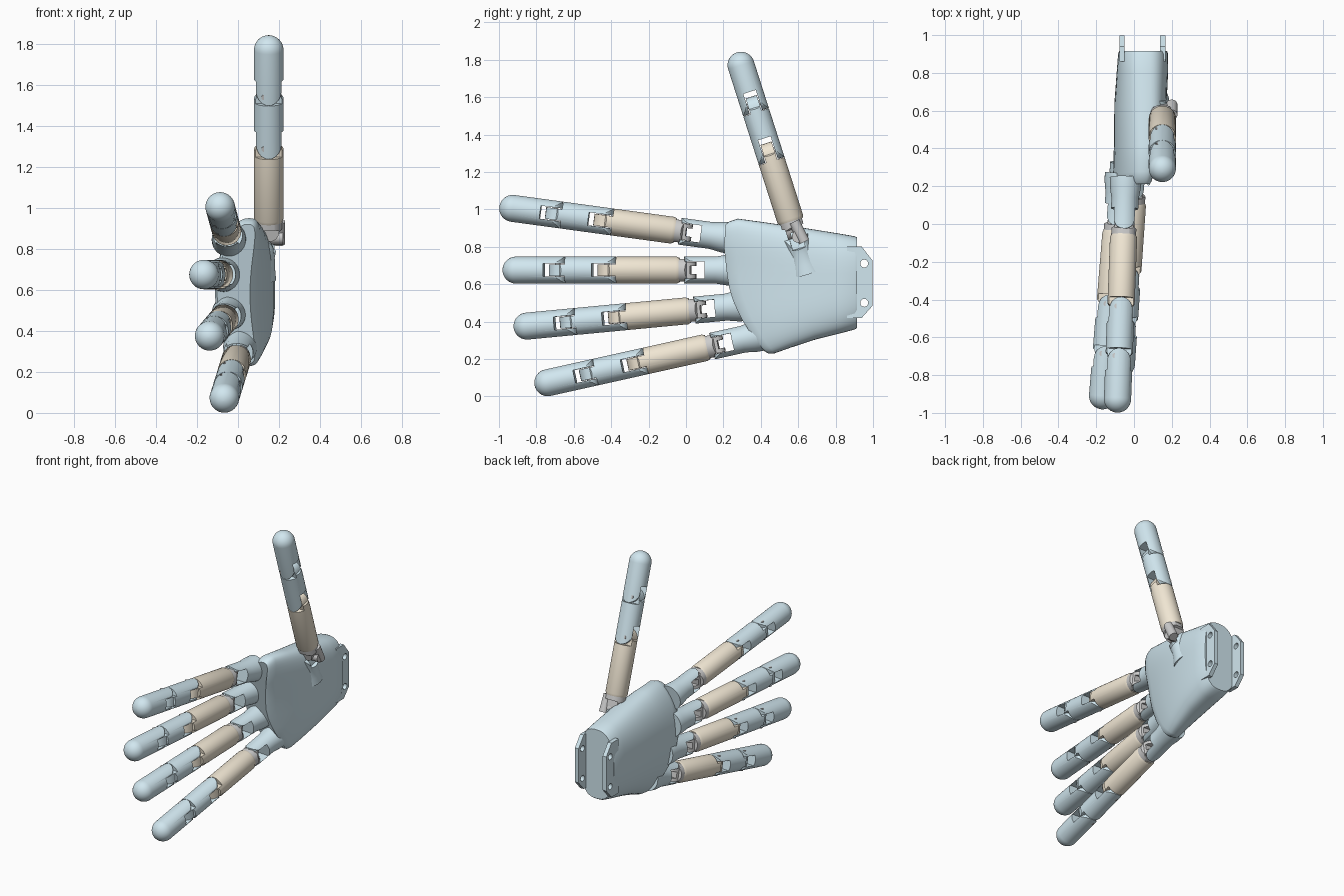
import bpy, bmesh
from math import sin, cos, pi, copysign
from mathutils import Vector, Matrix

if "Cube" in bpy.data.objects:
    bpy.data.objects.remove(bpy.data.objects["Cube"])


def material(name, rgb):
    m = bpy.data.materials.new(name)
    m.diffuse_color = (*rgb, 1)
    m.use_nodes = True
    m.node_tree.nodes["Principled BSDF"].inputs["Base Color"].default_value = m.diffuse_color
    return m


BLUE = material("pale_blue", (0.64, 0.80, 0.87))
TAN = material("tan", (0.87, 0.79, 0.65))
GREY = material("warm_grey", (0.57, 0.54, 0.54))


def make(name, mesh, mat=None, matrix=None):
    ob = bpy.data.objects.new(name, mesh)
    bpy.context.collection.objects.link(ob)
    if mat and not mesh.materials:
        mesh.materials.append(mat)
    if matrix:
        ob.matrix_world = matrix
    return ob


def loft(name, rings):
    """Closed skin over rings with equal point counts."""
    bm = bmesh.new()
    vs = [[bm.verts.new(p) for p in r] for r in rings]
    n = len(vs[0])
    for a, b in zip(vs, vs[1:]):
        for i in range(n):
            bm.faces.new((a[i], a[(i + 1) % n], b[(i + 1) % n], b[i]))
    bm.faces.new(vs[0])
    bm.faces.new(vs[-1])
    bmesh.ops.recalc_face_normals(bm, faces=bm.faces)
    me = bpy.data.meshes.new(name)
    bm.to_mesh(me)
    bm.free()
    return me


def revolve(name, profile, n=40):
    return loft(name, [[(r * cos(2 * pi * i / n), r * sin(2 * pi * i / n), s)
                        for i in range(n)] for r, s in profile])


def prism(name, poly, axis, d=0.12):
    put = (lambda u, s, k: (u, k, s)) if axis == "Y" else (lambda u, s, k: (k, u, s))
    return loft(name, [[put(u, s, k) for u, s in poly] for k in (-d, d)])


def boolean(mesh, cutters, op):
    """Return mesh combined with each cutter, applied."""
    ob = make("work", mesh)
    helpers = [make("cutter", c) for c in cutters]
    for h in helpers:
        h.hide_render = True
        m = ob.modifiers.new("cut", "BOOLEAN")
        m.operation, m.object, m.solver = op, h, "EXACT"
    dg = bpy.context.evaluated_depsgraph_get()
    out = bpy.data.meshes.new_from_object(ob.evaluated_get(dg))
    for o in [ob] + helpers:
        bpy.data.objects.remove(o)
    return out


def arc(c, r, start, n=10):
    return [(r * cos(start + pi * i / n), c + r * sin(start + pi * i / n)) for i in range(n + 1)]


def side_profile(lo, hi, r=0.062, round_lo=True, round_hi=True):
    """Side outline of a link: wide body, rounded hinge ends."""
    w, f = 0.1, 0.03
    low = [(-w, lo + r + f)] + arc(lo + r, r, pi) + [(w, lo + r + f)] if round_lo else [(-w, lo), (w, lo)]
    top = [(w, hi - r - f)] + arc(hi - r, r, 0) + [(-w, hi - r - f)] if round_hi else [(w, hi), (-w, hi)]
    return low + top


def link(name, profile, face, side, mat):
    me = boolean(revolve(name, profile),
                 [prism("face", face, "Y"), prism("side", side, "X")], "INTERSECT")
    me.name = name
    me.materials.clear()
    me.materials.append(mat)
    return me


# finger links along local Z: fork at the near end, tongue at the far end
R = 0.072
proximal = link("proximal", [(.066, -.005), (R, .01), (R, .45)],
                [(-.1, -.01), (.1, -.01), (.1, .333), (.031, .333), (.031, .435), (-.031, .435), (-.031, .333), (-.1, .333)],
                side_profile(-.01, .434, round_lo=False), TAN)
middle = link("middle", [(R, .33), (R, .72)],
              [(-.1, .32), (-.035, .32), (-.035, .462), (.035, .462), (.035, .32), (.1, .32), (.1, .607),
               (.031, .607), (.031, .71), (-.031, .71), (-.031, .607), (-.1, .607)],
              side_profile(.335, .695), BLUE)
dome = [(R * cos(a * pi / 18), .872 + R * sin(a * pi / 18)) for a in range(9)] + [(.002, .944)]
tip = link("tip", [(R, .60)] + dome,
           [(-.1, .59), (-.035, .59), (-.035, .722), (.035, .722), (.035, .59), (.1, .59), (.1, .96), (-.1, .96)],
           side_profile(.609, .96, round_hi=False), BLUE)

# knuckle block and the fork that carries it
knuckle = link("knuckle", [(.066, -.1), (.066, .02)],
               [(.06, .005), (-.06, .005), (-.06, -.035), (-.044, -.038), (-.044, -.095), (-.022, -.095),
                (-.022, -.065), (.022, -.065), (.022, -.095), (.044, -.095), (.044, -.038), (.06, -.035)],
               side_profile(-.098, .02, r=.05, round_hi=False), GREY)
FORK = [(.1, -.03), (.046, -.03), (.046, -.145), (-.046, -.145), (-.046, -.03), (-.1, -.03)]
bracket = link("bracket", [(.085, -.31), (.082, -.26), (.072, -.2), (.072, -.02)],
               [(-.1, -.32), (.1, -.32)] + FORK,
               side_profile(-.32, -.03, r=.055, round_lo=False), BLUE)
thumb_mount = link("thumb_mount", [(.095, -.29), (.08, -.24), (.066, -.18), (.066, -.09)],
                   [(-.1, -.3), (.1, -.3), (.1, -.08), (.035, -.08), (.035, -.15), (-.035, -.15), (-.035, -.08), (-.1, -.08)],
                   side_profile(-.3, -.09, r=.055, round_lo=False), BLUE)


def cylinder(name, r, half, axis, n=20):
    me = revolve(name, [(r, -half), (r, half)], n)
    me.transform(Vector((0, 0, 1)).rotation_difference(Vector(axis)).to_matrix().to_4x4())
    return me


pin = cylinder("pin", .014, .068, (1, 0, 0))


def frame(origin, direction, lateral):
    z = Vector(direction).normalized()
    x = Vector(lateral)
    x = (x - z * x.dot(z)).normalized()
    m = Matrix((x, z.cross(x), z)).transposed().to_4x4()
    m.translation = origin
    return m


# five identical digits: base point, tip point, hinge direction
DIGITS = {
    "index": ((-.055, -.063, .887), (-.09, -1.0, 1.015), (0, 0, 1)),
    "middle": ((-.095, -.04, .675), (-.172, -.98, .675), (0, 0, 1)),
    "ring": ((-.068, .015, .458), (-.145, -.93, .368), (0, 0, 1)),
    "little": ((-.008, .11, .262), (-.072, -.815, .056), (0, -.1, 1)),
    "thumb": ((.15, .56, .94), (.15, .275, 1.83), (0, 1, 0)),
}
for name, (base, end, lat) in DIGITS.items():
    m = frame(base, Vector(end) - Vector(base), lat)
    for part, me in (("proximal", proximal), ("middle", middle), ("tip", tip), ("knuckle", knuckle)):
        make(f"{name}_{part}", me, None, m)
    for i, s in enumerate((.385, .65)):
        make(f"{name}_pin_{i}", pin, GREY, m @ Matrix.Translation((0, .022, s)))
    if name == "thumb":
        make("thumb_mount", thumb_mount, None, frame(base, (.2, -.3, .95), lat))
    else:
        make(f"{name}_bracket", bracket, None, m)

# thumb cross hinge
make("thumb_hinge", cylinder("thumb_hinge", .034, .075, (1, 0, 0)), GREY, Matrix.Translation((.145, .60, .855)))
make("thumb_hinge_pin", cylinder("thumb_hinge_pin", .03, .06, (0, .45, -.9)), GREY, Matrix.Translation((.2, .605, .88)))


# palm: rounded sections swept from slanted knuckle line to wrist
def lerp_table(x, table):
    for (a, p), (b, q) in zip(table, table[1:]):
        if x <= b:
            k = max(0, (x - a) / (b - a))
            return p + (q - p) * k
    return table[-1][1]


KNUCKLE_LINE = [(.23, .43), (.3, .37), (.4, .305), (.5, .255), (.6, .225), (.8, .203), (.95, .215)]
# t, bottom z, top z, mid x, half thickness, arch
SECTIONS = [(0, .24, .92, -.022, .08, .07), (.025, .228, .935, -.02, .092, .07), (.09, .23, .95, -.01, .1, .065),
            (.3, .26, .93, .012, .118, .05), (.6, .305, .90, .034, .138, .03),
            (.85, .338, .872, .045, .136, .015), (.98, .358, .856, .048, .132, .01), (1, .366, .85, .048, .127, .01)]
rings = []
for t, zb, zt, xm, hx, arch in SECTIONS:
    ring = []
    for i in range(56):
        a = 2 * pi * i / 56
        u = copysign(abs(cos(a)) ** .75, cos(a))
        v = copysign(abs(sin(a)) ** .75, sin(a))
        z = (zb + zt) / 2 + (zt - zb) / 2 * v
        y0 = lerp_table(z, KNUCKLE_LINE)
        ring.append((xm + hx * u + arch * v * v, y0 + (.915 - y0) * t, z))
    rings.append(ring)
make("palm", loft("palm", rings), BLUE)

# wrist plates with bolt holes
outline = [(.86, .42), (.94, .42), (.998, .485), (.998, .725), (.94, .80), (.86, .80)]
for name, x in (("back", -.078), ("front", .138)):
    plate = loft("plate", [[(x + k, y, z) for y, z in outline] for k in (0, .028)])
    holes = []
    for z in (.5, .71):
        h = cylinder("hole", .021, .3, (1, 0, 0))
        h.transform(Matrix.Translation((0, .953, z)))
        holes.append(h)
    make(f"wrist_plate_{name}", boolean(plate, holes, "DIFFERENCE"), BLUE)

# smooth shading with sharp edges kept
for ob in bpy.context.scene.objects:
    ob.select_set(True)
    bpy.context.view_layer.objects.active = ob
bpy.ops.object.shade_smooth_by_angle(angle=0.6)
